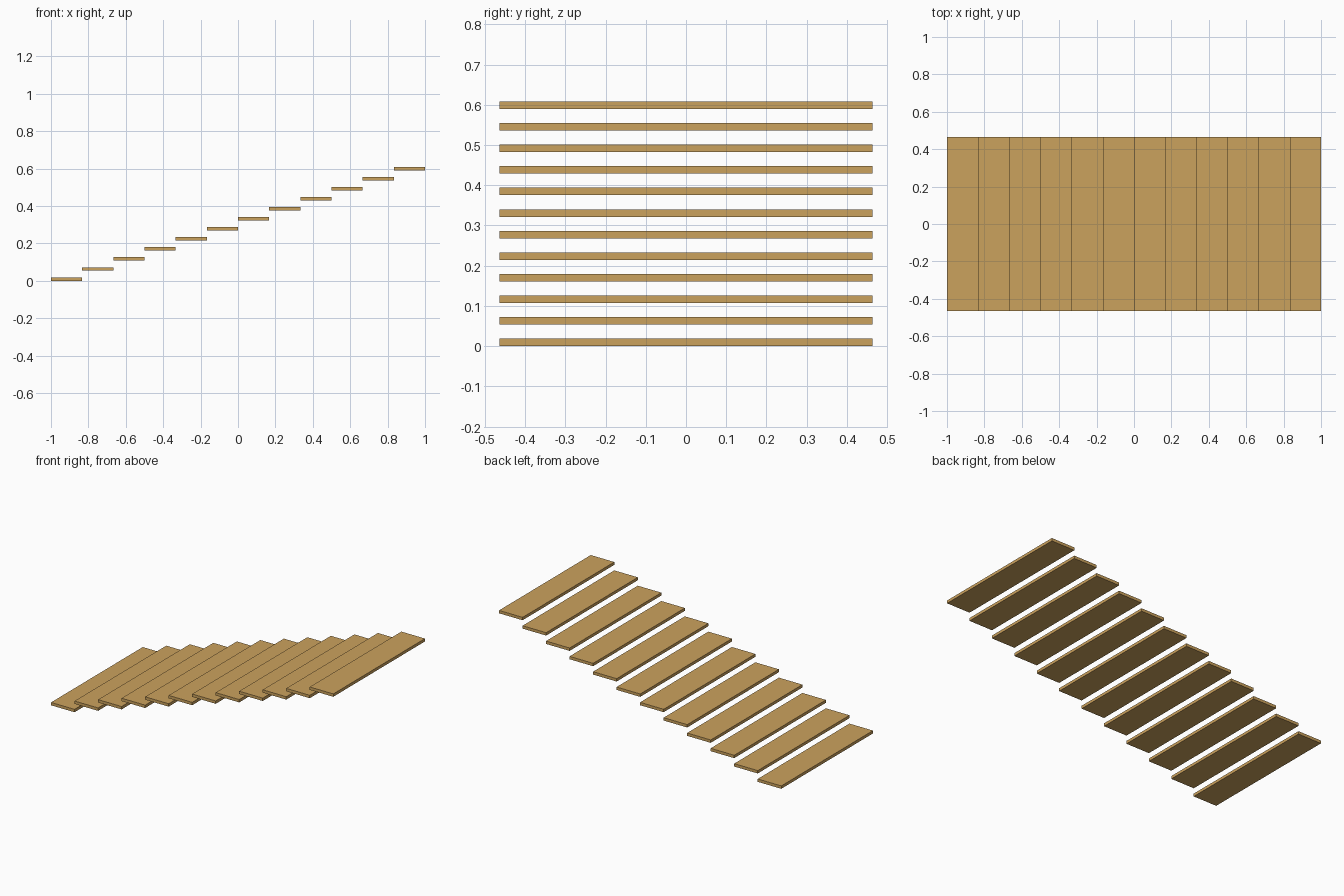
import bpy

if "Cube" in bpy.data.objects:
    bpy.data.objects.remove(bpy.data.objects["Cube"])

STEPS = 12
RUN = 2.0 / STEPS      # tread depth along x
WIDTH = 0.928          # tread length along y
THICK = 0.0186
RISE = (0.608 - THICK) / (STEPS - 1)

wood = bpy.data.materials.new("wood")
wood.diffuse_color = (0.6, 0.36, 0.11, 1)
wood.use_nodes = True
wood.node_tree.nodes["Principled BSDF"].inputs["Base Color"].default_value = wood.diffuse_color

# Floating stair treads climbing towards +x
for i in range(STEPS):
    bpy.ops.mesh.primitive_cube_add(
        size=1, location=(-1 + RUN * (i + 0.5), 0, THICK / 2 + RISE * i))
    tread = bpy.context.object
    tread.name = f"stair_tread_{i + 1:02d}"
    tread.scale = (RUN, WIDTH, THICK)
    bpy.ops.object.transform_apply(location=False, rotation=False, scale=True)
    tread.data.materials.append(wood)
